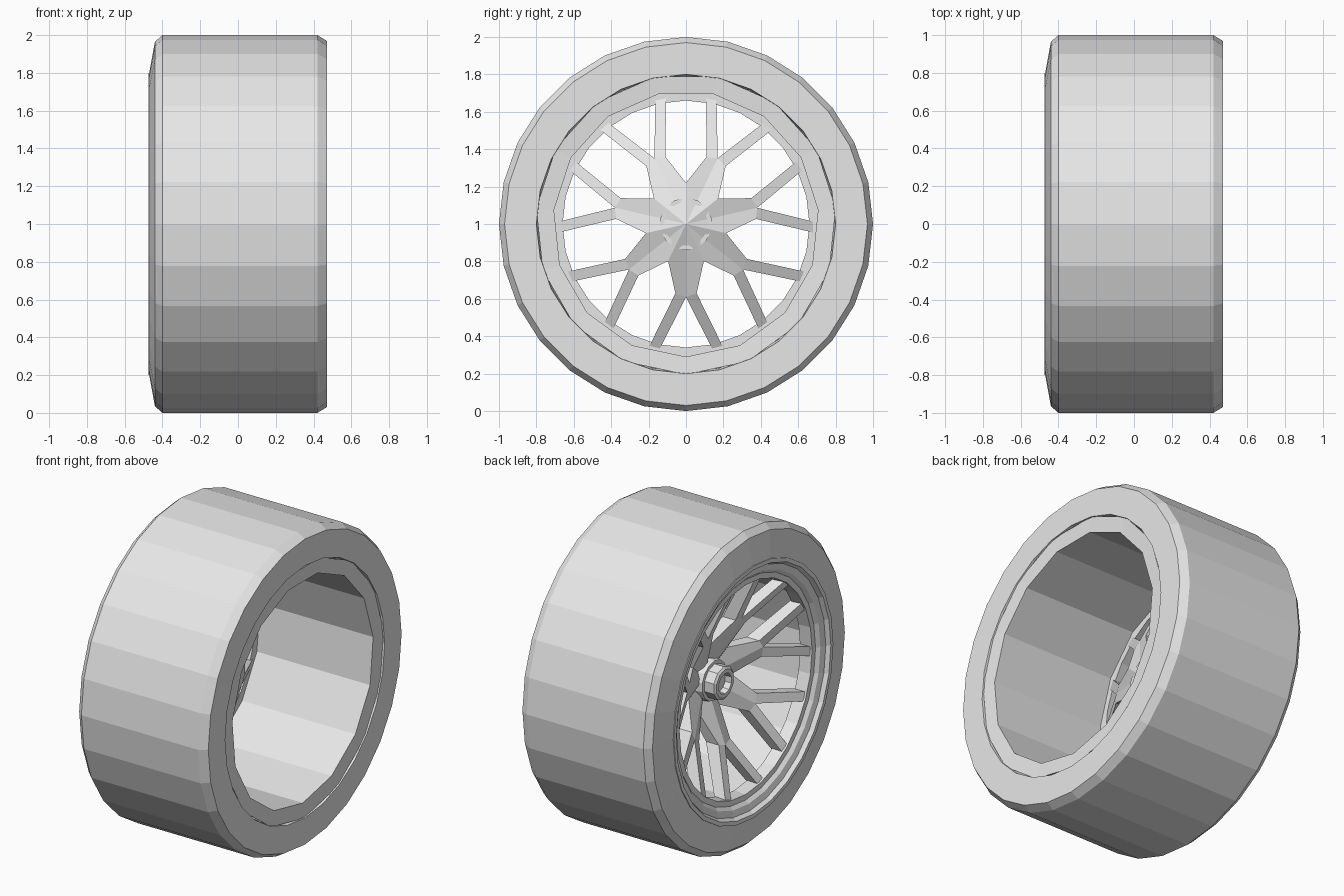
import bpy, bmesh, math

if "Cube" in bpy.data.objects:
    bpy.data.objects.remove(bpy.data.objects["Cube"])

grey = bpy.data.materials.new("plain_grey")
grey.diffuse_color = (0.8, 0.8, 0.8, 1)
grey.use_nodes = True
grey.node_tree.nodes["Principled BSDF"].inputs["Base Color"].default_value = grey.diffuse_color


def finish(bm, name):
    bmesh.ops.remove_doubles(bm, verts=bm.verts, dist=0.0005)
    bmesh.ops.recalc_face_normals(bm, faces=bm.faces)
    me = bpy.data.meshes.new(name)
    bm.to_mesh(me)
    bm.free()
    me.materials.append(grey)
    ob = bpy.data.objects.new(name, me)
    bpy.context.collection.objects.link(ob)
    return ob


def at(x, r, a):
    # point on the wheel: a is the angle from straight up, axle along x
    return (x, r * math.sin(a), 1 + r * math.cos(a))


def lathe(name, profile, sides, phase=0.0, closed=True):
    bm = bmesh.new()
    step = 2 * math.pi / sides
    rings = [[bm.verts.new(at(x, r, phase + i * step)) for x, r in profile]
             for i in range(sides)]
    n = len(profile)
    for i in range(sides):
        a, b = rings[i], rings[(i + 1) % sides]
        for j in range(n if closed else n - 1):
            k = (j + 1) % n
            if profile[j][1] == 0:
                bm.faces.new((a[j], a[k], b[k]))
            elif profile[k][1] == 0:
                bm.faces.new((a[j], a[k], b[j]))
            else:
                bm.faces.new((a[j], a[k], b[k], b[j]))
    # drop the loose duplicates on the axle
    return finish(bm, name)


# tyre with chamfered shoulders
lathe("tire", [(-0.40, 1.0), (0.42, 1.0), (0.47, 0.97), (0.47, 0.80),
               (0.40, 0.79), (-0.40, 0.79), (-0.47, 0.80), (-0.44, 0.965)], 28)

# stepped outer rim that holds the spokes
lathe("rim_front", [(-0.475, 0.80), (-0.475, 0.775), (-0.45, 0.76),
                    (-0.44, 0.72), (-0.42, 0.70), (-0.42, 0.665),
                    (-0.34, 0.66), (-0.34, 0.74), (-0.40, 0.80)], 28)

# coarser inner barrel with its rear flange
lathe("rim_barrel", [(-0.36, 0.71), (0.455, 0.71), (0.462, 0.805),
                     (0.43, 0.80), (0.40, 0.735), (-0.36, 0.735)],
      15, math.pi / 15)

# hub and recessed centre nut
lathe("hub", [(-0.09, 0.0), (-0.09, 0.14), (-0.20, 0.125), (-0.20, 0.0)],
      14, closed=False)
lathe("hub_nut", [(-0.18, 0.105), (-0.265, 0.105), (-0.275, 0.09),
                  (-0.275, 0.065), (-0.235, 0.06), (-0.235, 0.0)],
      10, closed=False)

# seven dished Y-shaped spokes
bm = bmesh.new()
depth = {"centre": (-0.13, -0.05), "notch": (-0.17, -0.10),
         "neck": (-0.27, -0.18), "mid": (-0.275, -0.185),
         "out": (-0.42, -0.345), "in": (-0.42, -0.345)}
plan = {"centre": (0.0, 0.0), "notch": (0.22, 180 / 7), "neck": (0.375, 8.7),
        "mid": (0.39, 0.0), "out": (0.69, 16.8), "in": (0.69, 12.0)}
for arm in range(7):
    base = math.pi + arm * 2 * math.pi / 7
    for side in (-1, 1):
        def pair(key):
            r, deg = plan[key]
            a = base + side * math.radians(deg)
            return [bm.verts.new(at(x, r, a)) for x in depth[key]]
        p = {key: pair(key) for key in plan}
        for cell in (("centre", "notch", "neck", "mid"),
                     ("mid", "neck", "out", "in")):
            for layer in (0, 1):
                bm.faces.new([p[k][layer] for k in cell])
        for a, b in (("notch", "neck"), ("neck", "out"),
                     ("out", "in"), ("in", "mid")):
            bm.faces.new((p[a][0], p[b][0], p[b][1], p[a][1]))
finish(bm, "spokes")
